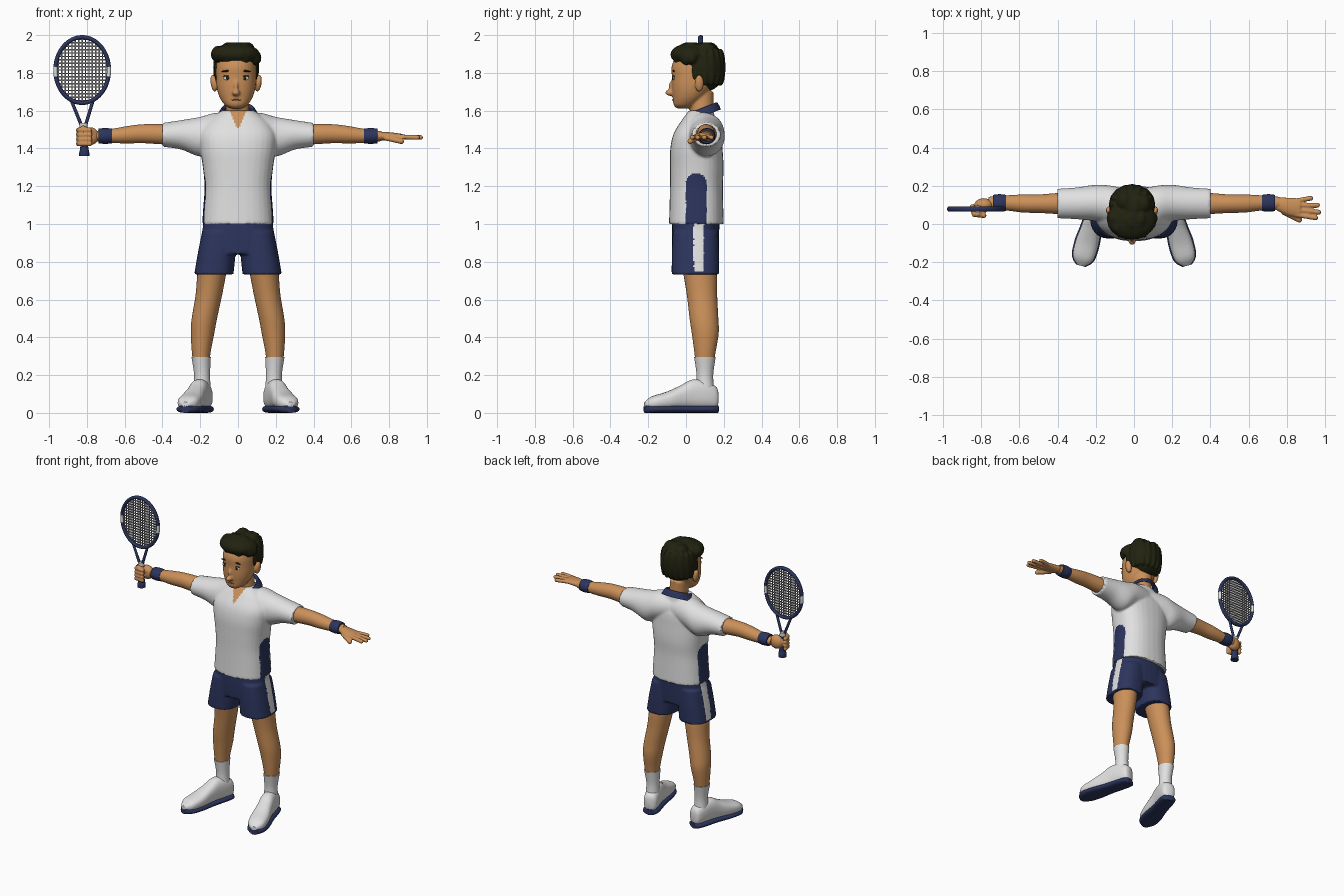
import bpy, bmesh, math, random
from mathutils import Matrix, Vector

random.seed(4)
if "Cube" in bpy.data.objects:
    bpy.data.objects.remove(bpy.data.objects["Cube"])


def material(name, *rgb):
    mat = bpy.data.materials.new(name)
    mat.use_nodes = True
    mat.diffuse_color = (*rgb, 1)
    shader = next(n for n in mat.node_tree.nodes if n.type == "BSDF_PRINCIPLED")
    shader.inputs["Base Color"].default_value = (*rgb, 1)
    return mat


skin = material("skin", .6, .28, .1)
white = material("white_cloth", .75, .75, .75)
navy = material("navy_cloth", .025, .035, .11)
dark = material("dark_hair", .015, .016, .005)
grey = material("string_grey", .16, .16, .17)
lip = material("lip_brown", .3, .1, .04)


def smooth(rows, steps=4):
    """Pass a smooth spline through every column of the rows."""
    out, last = [], len(rows) - 1
    for i in range(last):
        near = rows[max(i - 1, 0)], rows[i], rows[i + 1], rows[min(i + 2, last)]
        for k in range(steps):
            t = k / steps
            out.append([q + .5 * t * (r - p + t * (2*p - 5*q + 4*r - w + t * (3*q - p - 3*r + w)))
                        for p, q, r, w in zip(*near)])
    return out + [rows[-1]]


def tube(bm, axis, rows, side=1, power=2, cap=True, segs=32):
    """Loft rounded sections; each row is position, two centres, two radii."""
    rings = []
    for t, u, v, ru, rv in smooth(rows):
        ring = []
        for k in range(segs):
            c, d = (f(math.tau * k / segs) for f in (math.cos, math.sin))
            pu = u + ru * math.copysign(abs(c) ** (2 / power), c)
            pv = v + rv * math.copysign(abs(d) ** (2 / power), d)
            x, y, z = {"X": (t, pu, pv), "Y": (pu, t, pv), "Z": (pu, pv, t)}[axis]
            ring.append(bm.verts.new((side * x, y, z)))
        rings.append(ring)
    for low, high in zip(rings, rings[1:]):
        for k in range(segs):
            n = (k + 1) % segs
            bm.faces.new((low[k], low[n], high[n], high[k]))
    if cap:
        bm.faces.new(rings[0])
        bm.faces.new(rings[-1])


def ball(bm, centre, radii, tilt=0):
    place = Matrix.Translation(centre) @ Matrix.Rotation(tilt, 4, "Y") @ Matrix.Diagonal((*radii, 1))
    bmesh.ops.create_uvsphere(bm, u_segments=20, v_segments=12, radius=1, matrix=place)


def capsule(bm, start, end, radius):
    start, end = Vector(start), Vector(end)
    turn = (end - start).to_track_quat("Z", "Y")
    made = bmesh.ops.create_uvsphere(bm, u_segments=14, v_segments=10, radius=radius)
    for v in made["verts"]:
        if v.co.z > -1e-5:
            v.co.z += (end - start).length
        v.co = start + turn @ v.co


def finish(name, bm, mats, rule=None, voxel=0):
    """Turn the bmesh into an object, optionally fused into one skin."""
    bmesh.ops.recalc_face_normals(bm, faces=bm.faces)
    mesh = bpy.data.meshes.new(name)
    bm.to_mesh(mesh)
    bm.free()
    obj = bpy.data.objects.new(name, mesh)
    bpy.context.collection.objects.link(obj)
    if voxel:
        fuse = obj.modifiers.new("Fuse", "REMESH")
        fuse.mode, fuse.voxel_size = "VOXEL", voxel
        relax = obj.modifiers.new("Relax", "SMOOTH")
        relax.iterations = 3
        graph = bpy.context.evaluated_depsgraph_get()
        mesh = bpy.data.meshes.new_from_object(obj.evaluated_get(graph))
        obj.modifiers.clear()
        obj.data = mesh
    mesh.materials.clear()
    for mat in mats:
        mesh.materials.append(mat)
    for face in mesh.polygons:
        face.material_index = int(rule(face.center)) if rule else 0
    mesh.shade_smooth()
    mesh.set_sharp_from_angle(angle=math.radians(45))
    return obj


SIDES = (("left", 1), ("right", -1))


# Shirt: torso and sleeves fused, with navy side panels and an open neck
def shirt_colour(c):
    if c.y < .05 and c.z > 1.505 and abs(c.x) < (c.z - 1.5) * .45:
        return 2
    arch = c.z < 1.215 or (c.y - .055) ** 2 + (c.z - 1.215) ** 2 < .055 ** 2
    return abs(c.x) > .1 and abs(c.y - .055) < .055 and arch


bm = bmesh.new()
tube(bm, "Z", [(1, 0, .055, .19, .145), (1.1, 0, .055, .183, .142), (1.2, 0, .055, .177, .14),
               (1.3, 0, .057, .186, .142), (1.4, 0, .055, .2, .138), (1.48, 0, .06, .2, .125),
               (1.55, 0, .068, .15, .09), (1.6, 0, .08, .085, .065)], power=2.4)
for _, s in SIDES:
    tube(bm, "X", [(0, .085, 1.5, .09, .09), (.12, .1, 1.488, .1, .1), (.2, .11, 1.462, .095, .105),
                   (.3, .108, 1.472, .083, .078), (.4, .107, 1.472, .077, .063)], s)
finish("shirt", bm, [white, navy, skin], shirt_colour, .008)

# Collar: flared ring, higher at the back and open at the front
bm = bmesh.new()
tube(bm, "Z", [(1.565, 0, .08, .115, .105), (1.59, 0, .08, .1, .095),
               (1.612, 0, .082, .084, .08), (1.6, 0, .082, .07, .065)], cap=False, segs=64)
for v in bm.verts:
    v.co.z += (v.co.y - .08) * .4
gap = [f for f in bm.faces if f.calc_center_median().y < .05
       and abs(f.calc_center_median().x) < .006 + (f.calc_center_median().z - 1.51) * .5]
bmesh.ops.delete(bm, geom=gap, context="FACES")
finish("collar", bm, [navy])

# Shorts with a white stripe down each side
bm = bmesh.new()
tube(bm, "Z", [(.84, 0, .05, .2, .122), (.92, 0, .05, .193, .125), (1.02, 0, .052, .183, .125)], power=2.4)
for _, s in SIDES:
    tube(bm, "Z", [(.733, .128, .05, .104, .126), (.85, .112, .05, .1, .125), (.96, .095, .05, .095, .12)],
         s, power=2.5)
finish("shorts", bm, [navy, white], lambda c: abs(c.x) > .12 and .04 < c.y < .095 and c.z > .745, .008)

# Limbs, wristbands, socks and shoes
shoe = [(.07, 0, .08, .02, .035), (.055, 0, .082, .043, .06), (0, 0, .095, .05, .075),
        (-.07, 0, .098, .05, .078), (-.13, 0, .083, .053, .063), (-.21, 0, .065, .061, .046),
        (-.29, 0, .054, .054, .033), (-.33, 0, .045, .02, .012)]
for side, s in SIDES:
    bm = bmesh.new()
    tube(bm, "X", [(.33, .107, 1.472, .06, .05), (.4, .107, 1.475, .055, .053), (.5, .106, 1.478, .048, .05),
                   (.58, .107, 1.473, .047, .046), (.66, .11, 1.467, .04, .038), (.76, .11, 1.465, .032, .026)], s)
    finish(side + "_arm", bm, [skin])
    bm = bmesh.new()
    tube(bm, "X", [(.668, .11, 1.466, .042, .039), (.703, .11, 1.466, .046, .042), (.738, .11, 1.466, .042, .039)], s)
    finish(side + "_wristband", bm, [navy])
    bm = bmesh.new()
    tube(bm, "Z", [(.82, .13, .06, .08, .09), (.73, .14, .075, .076, .088), (.62, .155, .085, .07, .08),
                   (.5, .178, .095, .067, .076), (.42, .188, .102, .062, .071), (.3, .195, .1, .047, .053),
                   (.2, .19, .1, .038, .04)], s)
    finish(side + "_leg", bm, [skin])
    bm = bmesh.new()
    tube(bm, "Z", [(.12, .19, .1, .046, .05), (.2, .19, .1, .042, .044), (.295, .195, .1, .051, .057)], s)
    finish(side + "_sock", bm, [white])
    stand = Matrix.Translation((s * .19, .1, 0)) @ Matrix.Rotation(s * .27, 4, "Z")
    for part, mat, rows in (("shoe", white, shoe),
                            ("sole", navy, [(y, 0, .02, r + .006, .02) for y, _, _, r, _ in shoe])):
        bm = bmesh.new()
        tube(bm, "Y", rows, power=2.5)
        bm.transform(stand)
        finish(side + "_" + part, bm, [mat])

# Open left hand, palm down
bm = bmesh.new()
tube(bm, "X", [(.73, .11, 1.465, .03, .024), (.8, .092, 1.464, .046, .022), (.87, .085, 1.462, .05, .015)])
for root, tip, reach in ((.048, .032, .95), (.073, .062, .967), (.098, .098, .96), (.122, .135, .925)):
    capsule(bm, (.85, root, 1.462), (reach, tip, 1.458), .013)
capsule(bm, (.785, .06, 1.455), (.865, .022, 1.438), .015)
finish("left_hand", bm, [skin], voxel=.005)

# Right fist round the racket handle
bm = bmesh.new()
ball(bm, (-.785, .1, 1.465), (.05, .035, .048))
for k in range(4):
    z = 1.425 + k * .024
    capsule(bm, (-.845, .09, z), (-.835, .05, z), .014)
    capsule(bm, (-.835, .05, z), (-.785, .045, z), .014)
capsule(bm, (-.77, .08, 1.48), (-.82, .05, 1.508), .014)
finish("right_hand", bm, [skin], voxel=.005)

# Head with nose, ears and neck
MID = -.01
bm = bmesh.new()
tube(bm, "Z", [(1.612, MID, -.012, .03, .035), (1.63, MID, -.005, .06, .06), (1.67, MID, .015, .087, .085),
               (1.72, MID, .03, .102, .105), (1.78, MID, .04, .106, .115), (1.84, MID, .05, .105, .125),
               (1.9, MID, .06, .09, .1), (1.93, MID, .06, .03, .03)], power=2.2)
tube(bm, "Z", [(1.5, 0, .085, .07, .065), (1.58, 0, .085, .062, .062), (1.7, MID, .08, .062, .065)])
ball(bm, (MID, -.082, 1.695), (.021, .028, .017))
ball(bm, (MID, -.072, 1.725), (.012, .02, .035))
for _, s in SIDES:
    ball(bm, (MID + s * .118, .07, 1.745), (.017, .024, .046), s * .15)
head = finish("head", bm, [skin], voxel=.006)
bpy.context.view_layer.update()


def on_face(x, z):
    return head.ray_cast(Vector((x, -1, z)), Vector((0, 1, 0)))[1]


def feature(name, x, z, radii, mat, lift=0, tilt=0):
    bm = bmesh.new()
    ball(bm, on_face(x, z) - Vector((0, lift, 0)), radii, tilt)
    finish(name, bm, [mat])


# Eyes, brows and mouth
for side, s in SIDES:
    feature(side + "_eye", MID + s * .048, 1.772, (.019, .005, .01), white)
    feature(side + "_iris", MID + s * .046, 1.772, (.008, .004, .009), dark, .003)
    feature(side + "_lid", MID + s * .048, 1.783, (.021, .005, .003), dark)
    feature(side + "_brow", MID + s * .05, 1.81, (.027, .006, .005), dark, 0, s * .12)
feature("mouth", MID, 1.657, (.026, .005, .004), lip)

# Hair: cap, quiff and wavy clumps
bm = bmesh.new()
ball(bm, (MID, .1, 1.83), (.122, .108, .13))
ball(bm, (MID - .003, .025, 1.897), (.13, .108, .06))
for _, s in SIDES:
    ball(bm, (MID + s * .102, .05, 1.81), (.014, .02, .055))
for k in range(9):
    a = math.pi * k / 8
    ball(bm, (MID + .1 * math.cos(a), .03 - .07 * math.sin(a), 1.89 + random.uniform(-.01, .015)),
         (.033, .034, .042), random.uniform(-.5, .5))
    ball(bm, (MID + .1 * math.cos(a), .1 + .085 * math.sin(a), 1.83), (.022, .025, .1))
    ball(bm, (MID + random.uniform(-.07, .07), random.uniform(0, .13), 1.925), (.04, .05, .038))
finish("hair", bm, [dark], voxel=.007)

# Racket: hoop, strings, throat and handle
HUB, WIDE, TALL = Vector((-.825, .078, 1.815)), .142, .174
bm = bmesh.new()
rings = []
for k in range(64):
    a = math.tau * k / 64
    out = Vector((math.cos(a), 0, math.sin(a)))
    centre = HUB + Vector((WIDE * out.x, 0, TALL * out.z))
    rings.append([bm.verts.new(centre + .011 * math.cos(b) * out + Vector((0, .014 * math.sin(b), 0)))
                  for b in (math.tau * j / 10 for j in range(10))])
for k in range(64):
    for j in range(10):
        low, high, n = rings[k - 1], rings[k], (j + 1) % 10
        bm.faces.new((low[j], low[n], high[n], high[j]))
finish("racket_hoop", bm, [navy, white], lambda c: abs(c.z - HUB.z + .01) < .026)

bm = bmesh.new()
for span, other, flip in ((WIDE, TALL, False), (TALL, WIDE, True)):
    count = int(span / .018)
    for k in range(-count, count + 1):
        off = k * .018
        chord = 2 * other * math.sqrt(1 - (off / span) ** 2)
        spot, size = ((0, 0, off), (chord, .004, .007)) if flip else ((off, 0, 0), (.007, .004, chord))
        if flip:
            size = (2 * WIDE * math.sqrt(1 - (off / TALL) ** 2), .005, .007)
        bmesh.ops.create_cube(bm, size=1, matrix=Matrix.Translation(HUB + Vector(spot)) @ Matrix.Diagonal((*size, 1)))
finish("racket_strings", bm, [grey])

bm = bmesh.new()
for s in (1, -1):
    capsule(bm, (HUB.x + s * .058, HUB.y, 1.655), (-.818 + s * .01, HUB.y, 1.52), .009)
finish("racket_throat", bm, [navy])
bm = bmesh.new()
tube(bm, "Z", [(1.36, -.814, .078, .027, .027), (1.385, -.814, .078, .026, .026), (1.41, -.814, .078, .021, .021),
               (1.535, -.818, .078, .021, .02)], segs=16)
finish("racket_handle", bm, [navy, white], lambda c: c.z > 1.5)
